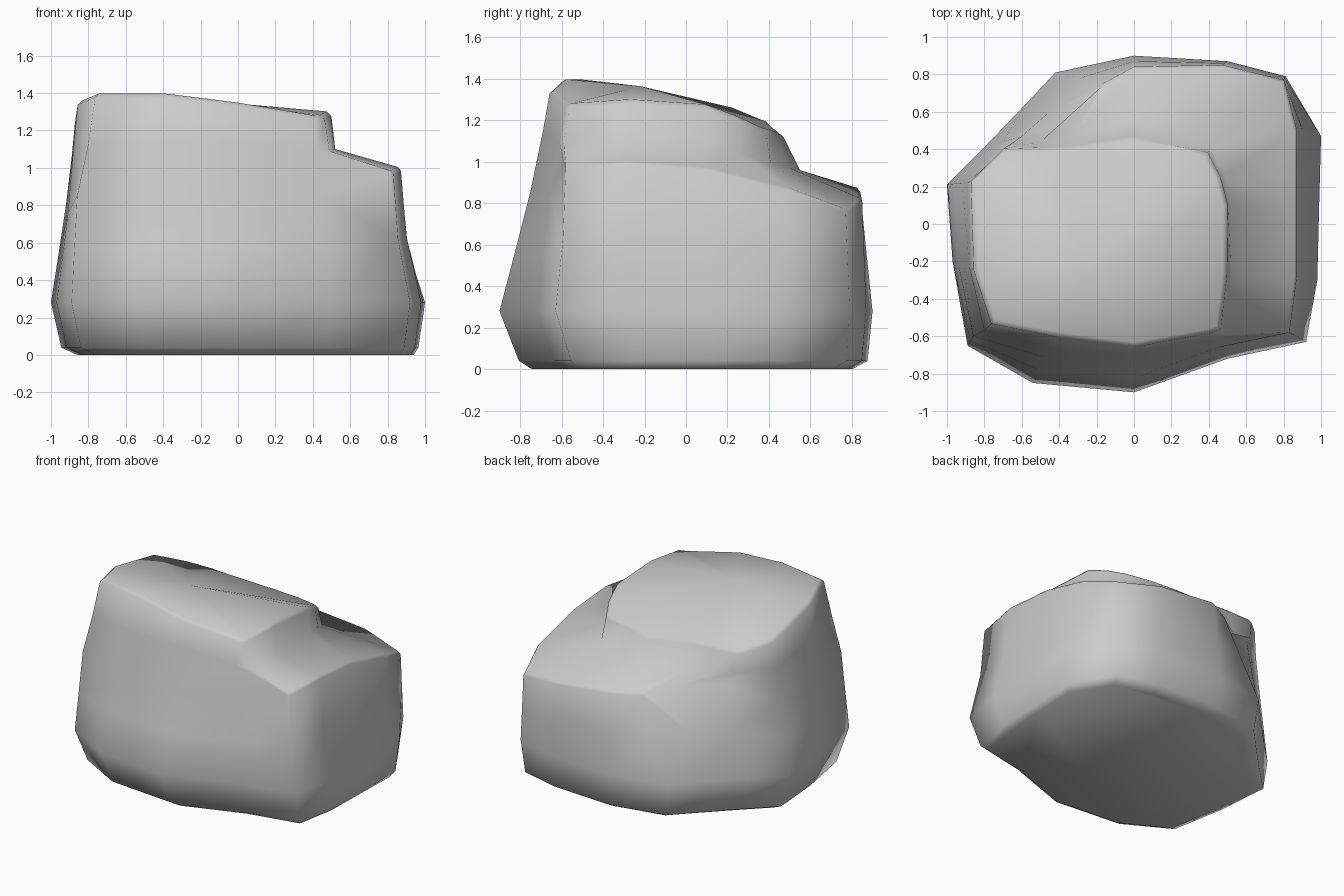
import bpy, bmesh

if "Cube" in bpy.data.objects:
    bpy.data.objects.remove(bpy.data.objects["Cube"])

# Outlines run counter-clockwise from the right side; all share the same 16 columns.
belly = [(.99, .1), (1, .47), (.81, .79), (.5, .87), (0, .9), (-.42, .81), (-.58, .64), (-.8, .41),
         (-1, .21), (-.97, -.2), (-.89, -.65), (-.54, -.85), (0, -.9), (.5, -.72), (.92, -.63), (.98, -.3)]
rim = [(.87, .1, .97), (.87, .5, .87), (.8, .77, .77), (.47, .85, .82), (0, .84, .87),
       (-.16, .75, .87), (-.34, .545, .9), (-.6, .47, .95), (-.92, .22, .8), (-.91, -.22, .75),
       (-.86, -.6, .85), (-.45, -.72, .85), (0, -.75, .86), (.45, -.66, .85), (.83, -.58, .98), (.87, -.28, 1)]
step = [(.515, .1, 1.1), (.48, .26, 1.04), (.41, .41, .99), (.2, .5, .97), (0, .55, .96),
        (-.33, .465, .98), (-.5, .44, 1), (-.67, .42, 1.03), (-.89, .22, 1.05), (-.88, -.23, 1.1),
        (-.8, -.57, 1.13), (-.42, -.67, 1.15), (0, -.69, 1.15), (.42, -.61, 1.09), (.49, -.59, 1.09), (.52, -.28, 1.1)]
plateau = [(.5, .1, 1.275), (.46, .25, 1.22), (.39, .38, 1.16), (.2, .42, 1.15), (0, .46, 1.14),
           (-.35, .41, 1.18), (-.5, .405, 1.19), (-.7, .4, 1.19), (-.87, .23, 1.26), (-.855, -.25, 1.36),
           (-.76, -.53, 1.4), (-.4, -.6, 1.4), (0, -.655, 1.35), (.41, -.58, 1.28), (.46, -.56, 1.28), (.495, -.27, 1.3)]

# Waist sits between belly and rim, hollowed on the right side
waist = []
for (bx, by), (rx, ry, rz) in zip(belly, rim):
    t = .72 if bx > .85 else .5
    waist.append((bx + (rx - bx) * t, by + (ry - by) * t, .27 + (rz - .27) * .5))

rings = [[(x * .9 + .04, y * .86 + .03, 0) for x, y in belly],
         [(x * .955 + .01, y * .935 + .035, .04) for x, y in belly],
         [(x, y, .28) for x, y in belly],
         waist, rim, step, plateau]

# Loft the stone through its rings
bm = bmesh.new()
loops = [[bm.verts.new(p) for p in ring] for ring in rings]
n = len(belly)
for lo, hi in zip(loops, loops[1:]):
    for i in range(n):
        j = (i + 1) % n
        bm.faces.new((lo[i], lo[j], hi[j], hi[i]))
bm.faces.new(loops[0][::-1])
peak = bm.verts.new((-.25, -.22, 1.365))
for i in range(n):
    bm.faces.new((loops[-1][i], loops[-1][(i + 1) % n], peak))


# Worn edges around the plateau and the ledge
def wear(loop, columns, offset):
    edges = [bm.edges.get((loop[i], loop[(i + 1) % n])) for i in columns]
    bmesh.ops.bevel(bm, geom=edges, offset=offset, segments=1, affect='EDGES', clamp_overlap=True)


wear(loops[6], range(n), .022)
wear(loops[4], (14, 15, 0, 1, 2, 3, 4), .015)
bmesh.ops.recalc_face_normals(bm, faces=bm.faces)

mesh = bpy.data.meshes.new("stepped_boulder")
bm.to_mesh(mesh)
bm.free()
boulder = bpy.data.objects.new("stepped_boulder", mesh)
bpy.context.collection.objects.link(boulder)
bpy.context.view_layer.objects.active = boulder
boulder.select_set(True)
bpy.ops.object.shade_smooth_by_angle(angle=1.4)
